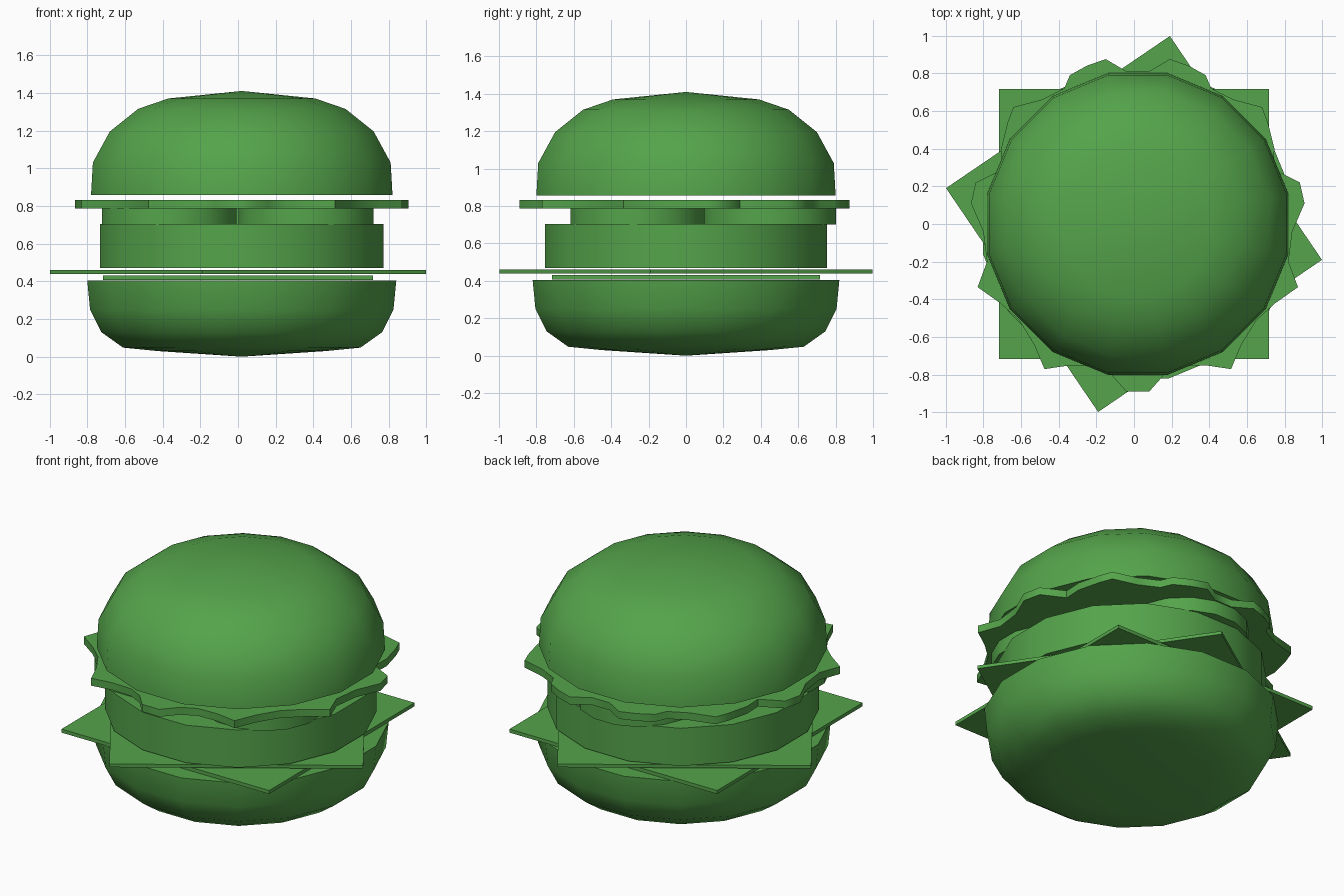
import bpy, bmesh, math

if "Cube" in bpy.data.objects:
    bpy.data.objects.remove(bpy.data.objects["Cube"])

mat = bpy.data.materials.new("green")
mat.diffuse_color = (0.09, 0.37, 0.07, 1)
mat.use_nodes = True
mat.node_tree.nodes["Principled BSDF"].inputs["Base Color"].default_value = mat.diffuse_color
CX = 0.02  # round layers sit slightly right of centre


def finish(name, bm, angle):
    bmesh.ops.recalc_face_normals(bm, faces=bm.faces)
    me = bpy.data.meshes.new(name)
    bm.to_mesh(me)
    bm.free()
    ob = bpy.data.objects.new(name, me)
    bpy.context.collection.objects.link(ob)
    me.materials.append(mat)
    bpy.ops.object.select_all(action='DESELECT')
    ob.select_set(True)
    bpy.context.view_layer.objects.active = ob
    bpy.ops.object.shade_smooth_by_angle(angle=math.radians(angle))
    return ob


def lathe(name, profile, x=CX, y=0.0, sides=16):
    """Stack of rings from (flat-to-flat radius, z); radius 0 makes a pole."""
    bm = bmesh.new()
    rings = []
    for r, z in profile:
        if r == 0:
            rings.append([bm.verts.new((x, y, z))] * sides)
            continue
        rad = r / math.cos(math.pi / sides)
        rings.append([bm.verts.new((x + rad * math.cos((i + 0.5) * math.tau / sides),
                                    y + rad * math.sin((i + 0.5) * math.tau / sides), z))
                      for i in range(sides)])
    for a, b in zip(rings, rings[1:]):
        for i in range(sides):
            j = (i + 1) % sides
            bm.faces.new(list(dict.fromkeys((a[i], a[j], b[j], b[i]))))
    for (r, _), ring in ((profile[0], rings[0]), (profile[-1], rings[-1])):
        if r > 0:
            bm.faces.new(ring)
    return finish(name, bm, 50)


def slab(name, outline, z0, z1, angle=30):
    bm = bmesh.new()
    face = bm.faces.new([bm.verts.new((x, y, z0)) for x, y in outline])
    ext = bmesh.ops.extrude_face_region(bm, geom=[face], use_keep_orig=True)
    for v in ext["geom"]:
        if isinstance(v, bmesh.types.BMVert):
            v.co.z = z1
    bmesh.ops.triangulate(bm, faces=[f for f in bm.faces if len(f.verts) > 4])
    return finish(name, bm, angle)


def square(half, turn):
    return [(half * math.sqrt(2) * math.cos(math.radians(turn + 45 + 90 * i)),
             half * math.sqrt(2) * math.sin(math.radians(turn + 45 + 90 * i)))
            for i in range(4)]


# Buns
lathe("bottom_bun", [(0, 0), (0.45, 0.03), (0.63, 0.048), (0.745, 0.13),
                     (0.805, 0.25), (0.82, 0.405)])
lathe("top_bun", [(0.80, 0.857), (0.79, 1.03), (0.70, 1.195), (0.55, 1.315),
                  (0.39, 1.37), (0, 1.41)])

# Two cheese slices, the upper one turned
slab("lower_cheese", square(0.717, 0), 0.408, 0.43)
slab("upper_cheese", square(0.718, 34.2), 0.44, 0.46)

# Patty
lathe("patty", [(0.753, 0.47), (0.753, 0.705)])

# Three tomato slices
for i, (x, y) in enumerate([(-0.365, -0.26), (0.36, -0.26), (0.0, 0.445)]):
    lathe(f"tomato_{i + 1}", [(0.358, 0.70), (0.358, 0.79)], x, y)

# Lettuce leaf: ruffled right-hand edge mirrored to the left
half = [(0.08, 0.81), (0.19, 0.875), (0.29, 0.84), (0.38, 0.79), (0.41, 0.72),
        (0.53, 0.66), (0.68, 0.62), (0.71, 0.54), (0.745, 0.40), (0.74, 0.29),
        (0.88, 0.22), (0.905, 0.11), (0.84, -0.04), (0.82, -0.20), (0.87, -0.335),
        (0.75, -0.42), (0.65, -0.51), (0.57, -0.64), (0.515, -0.77), (0.38, -0.75),
        (0.25, -0.755), (0.16, -0.80), (0.08, -0.89)]
slab("lettuce", half + [(2 * CX - x, y) for x, y in reversed(half)], 0.786, 0.832, 60)
